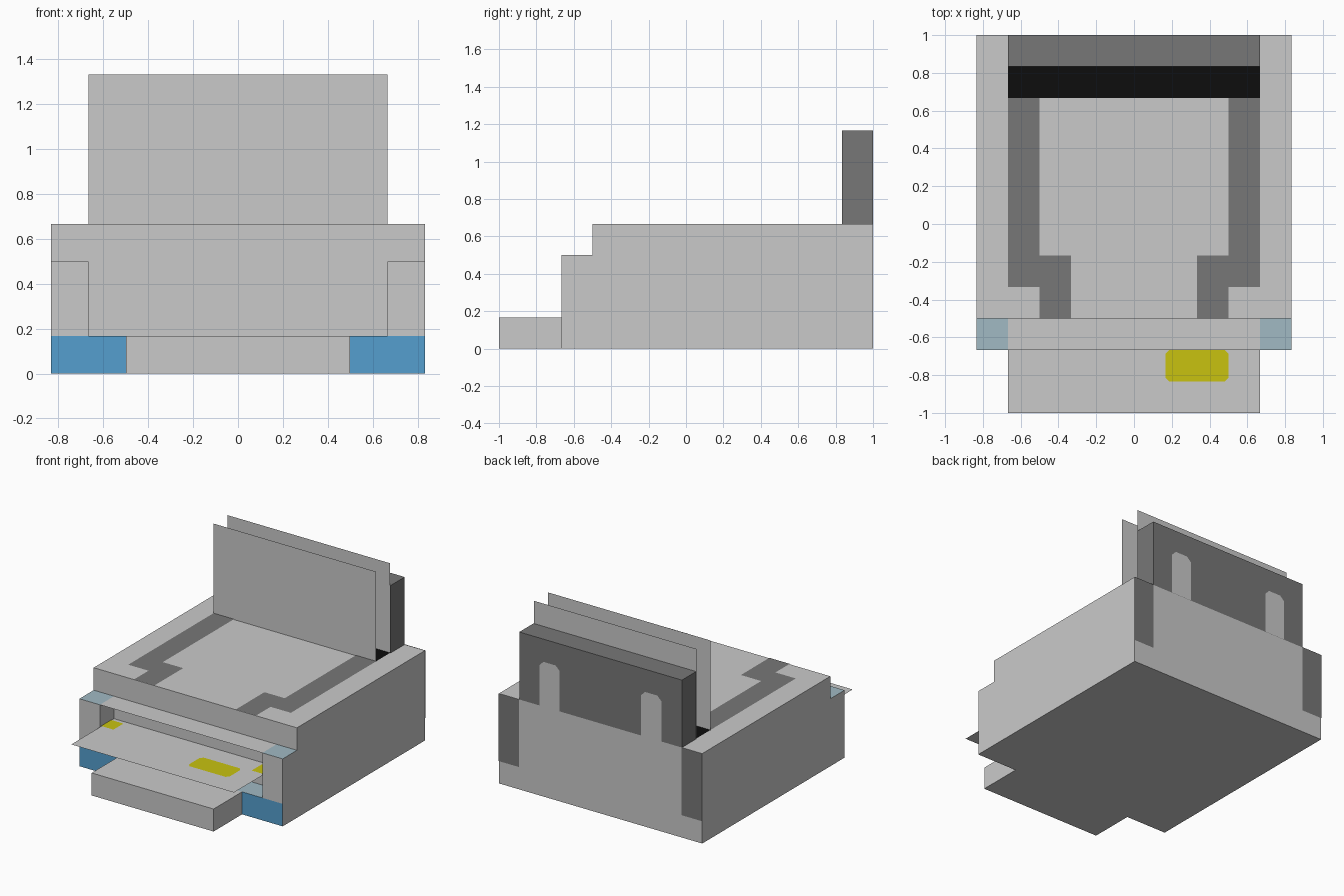
import bpy, bmesh
from mathutils import Vector

if "Cube" in bpy.data.objects:
    bpy.data.objects.remove(bpy.data.objects["Cube"])

U = 1 / 6  # basic grid step
E = 0.003  # lift of painted plates


def mat(name, r, g, b):
    m = bpy.data.materials.new(name)
    m.diffuse_color = (r, g, b, 1)
    m.use_nodes = True
    m.node_tree.nodes["Principled BSDF"].inputs["Base Color"].default_value = m.diffuse_color
    return m


GREY = mat("light_grey", 0.59, 0.59, 0.59)
DARK = mat("dark_grey", 0.185, 0.185, 0.185)
BLACK = mat("black", 0.004, 0.004, 0.004)
BLUE = mat("blue", 0.09, 0.345, 0.62)
PALE = mat("pale_blue", 0.355, 0.49, 0.55)
YELLOW = mat("yellow", 0.58, 0.54, 0.005)


def finish(name, bm, mats):
    me = bpy.data.meshes.new(name)
    bm.to_mesh(me)
    bm.free()
    for m in mats:
        me.materials.append(m)
    ob = bpy.data.objects.new(name, me)
    bpy.context.collection.objects.link(ob)
    return ob


def box(name, lo, hi, mats, rule=None, skip=()):
    """Box in grid steps; rule(normal) picks the material, skip drops hidden sides."""
    bm = bmesh.new()
    bmesh.ops.create_cube(bm, size=1)
    for v in bm.verts:
        v.co = Vector([(lo[i] + (v.co[i] + 0.5) * (hi[i] - lo[i])) * U for i in range(3)])
    bm.normal_update()
    drop = []
    for f in bm.faces:
        n = tuple(round(c) for c in f.normal)
        f.material_index = rule(n) if rule else 0
        if n in skip:
            drop.append(f)
    bmesh.ops.delete(bm, geom=drop, context='FACES')
    return finish(name, bm, mats)


def sheet(name, pts, place, material, cut=0.0):
    """Flat outline in grid steps, with optional trimmed corners."""
    P = [Vector(p) * U for p in pts]
    if cut:
        Q = []
        for i, p in enumerate(P):
            for q in (P[i - 1], P[(i + 1) % len(P)]):
                Q.append(p + (q - p).normalized() * cut)
        P = Q
    bm = bmesh.new()
    bm.faces.new([bm.verts.new(place(p.x, p.y)) for p in P])
    return finish(name, bm, [material])


def rect(x0, y0, x1, y1):
    return [(x0, y0), (x1, y0), (x1, y1), (x0, y1)]


def flat(z):
    return lambda x, y: (x, y, z)


def upright(y):
    return lambda x, z: (x, y, z)


FRONT, BACK, UP, DOWN = (0, -1, 0), (0, 1, 0), (0, 0, 1), (0, 0, -1)

# Main housing with the front base, pillars and output tray
box("housing", (-5, -3, 0), (5, 6, 4), [GREY])
box("front_base", (-5, -4, 0), (5, -3, 1), [GREY, BLUE, PALE],
    lambda n: 1 if n == FRONT else 2 if n == UP else 0, skip=(BACK,))
box("output_tray", (-3, -6, 0), (3, -4, 1), [GREY], skip=(BACK,))
for side, x in (("left", -5), ("right", 4)):
    box(side + "_pillar", (x, -4, 1), (x + 1, -3, 3), [GREY, PALE],
        lambda n: 1 if n == UP else 0, skip=(BACK, DOWN))

# Slot cover and printed sheet
sheet("slot_cover", rect(-4, -4, 4, -3), flat(3 * U), GREY)
sheet("printed_sheet", rect(-4, -6, 4, -3), flat(2 * U), GREY)
sheet("sheet_mark", rect(1, -5, 3, -4), flat(2 * U + E), YELLOW, 0.02)
for s, side in ((-1, "left"), (1, "right")):
    sheet(side + "_sheet_mark", rect(3.4 * s, -3.9, 4 * s, -3.2), flat(2 * U + E), YELLOW)

# Rear paper support and the two upright paper sheets
box("paper_support", (-4, 5, 4), (4, 6, 7), [DARK], skip=(DOWN,))
sheet("front_paper", rect(-4, 4, 4, 8), upright(4 * U), GREY)
sheet("rear_paper", rect(-4, 4, 4, 8), upright(5 * U - E), GREY)
sheet("paper_slot", rect(-4, 4, 4, 5), flat(4 * U + E), BLACK)

# Mirrored painted panels on the lid and the back
trim = [(3, 4), (3, -1), (2, -1), (2, -3), (3, -3), (3, -2), (4, -2), (4, 4)]
stripe = [(2, 4), (3, 4), (3, 5.8), (2.8, 6), (2.2, 6), (2, 5.8)]
for s, side in ((-1, "left"), (1, "right")):
    sheet(side + "_lid_trim", [(s * x, y) for x, y in trim], flat(4 * U + E), DARK)
    sheet(side + "_support_stripe", [(s * x, z) for x, z in stripe], upright(1 + E), GREY)
    sheet(side + "_back_panel", rect(4 * s, 1, 5 * s, 4), upright(1 + E), DARK)
